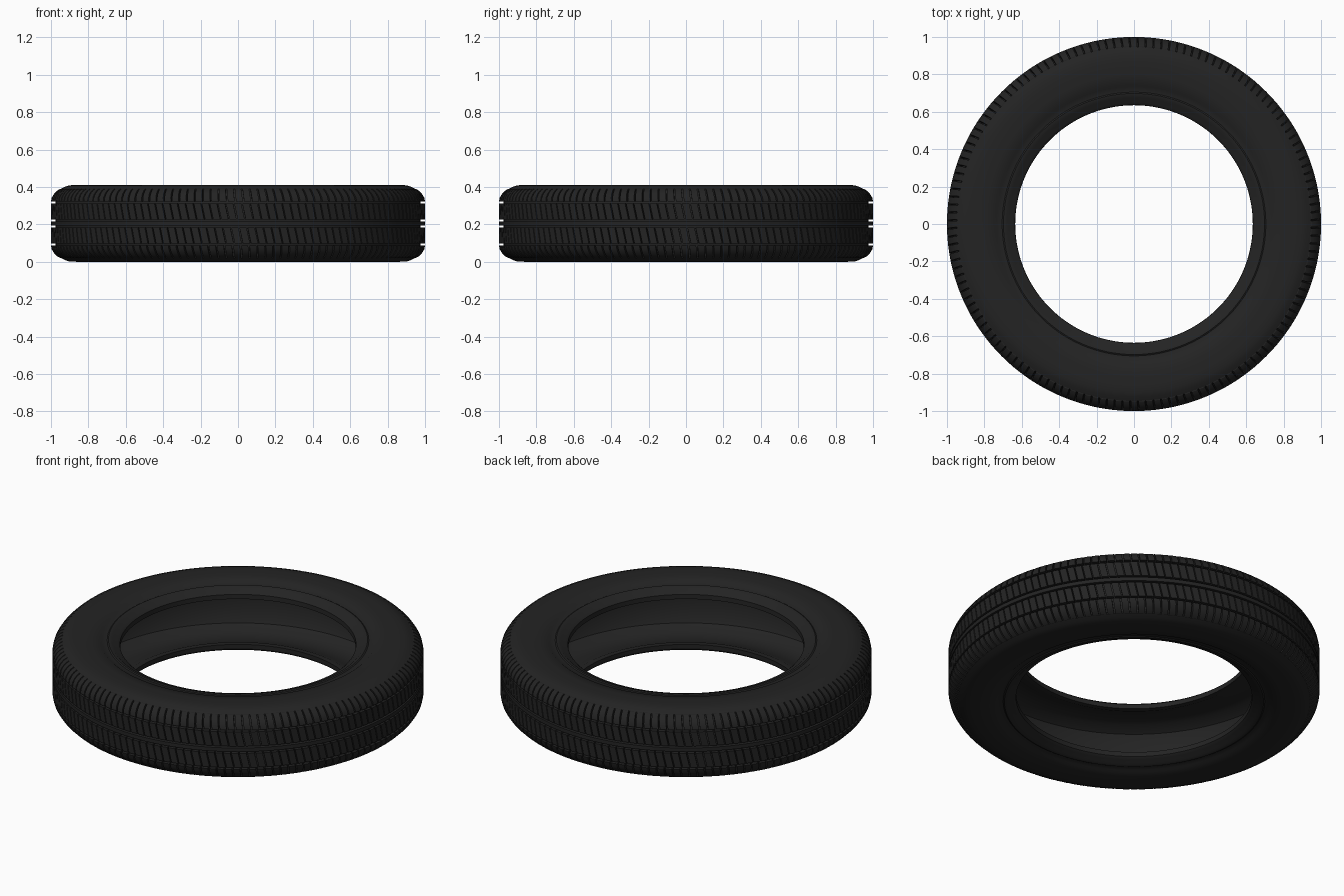
import bpy
import bmesh
from math import sin, cos, tau

if "Cube" in bpy.data.objects:
    bpy.data.objects.remove(bpy.data.objects["Cube"])

MID = 0.205       # height of the tyre's middle plane
COUNT = 144       # tread blocks around each rib
PITCH = tau / COUNT


def make_material(name, value):
    mat = bpy.data.materials.new(name)
    mat.use_nodes = True
    color = (value, value, value, 1)
    mat.diffuse_color = color
    node = mat.node_tree.nodes["Principled BSDF"]
    node.inputs["Base Color"].default_value = color
    node.inputs["Roughness"].default_value = 0.8
    return mat


rubber = make_material("black rubber", 0.017)


def point(r, h, angle):
    return (r * cos(angle), r * sin(angle), MID + h)


def finish(name, bm, angle):
    bmesh.ops.recalc_face_normals(bm, faces=bm.faces)
    mesh = bpy.data.meshes.new(name)
    bm.to_mesh(mesh)
    bm.free()
    mesh.materials.append(rubber)
    obj = bpy.data.objects.new(name, mesh)
    bpy.context.collection.objects.link(obj)
    bpy.ops.object.select_all(action='DESELECT')
    obj.select_set(True)
    bpy.context.view_layer.objects.active = obj
    bpy.ops.object.shade_smooth_by_angle(angle=angle)
    return obj


def lathe(name, profile):
    """Revolve a closed (radius, height) loop around the axis."""
    bm = bmesh.new()
    rings = [[bm.verts.new(point(r, h, i * PITCH)) for r, h in profile]
             for i in range(COUNT)]
    n = len(profile)
    for i in range(COUNT):
        a, b = rings[i], rings[(i + 1) % COUNT]
        for j in range(n):
            k = (j + 1) % n
            bm.faces.new((a[j], b[j], b[k], a[k]))
    return finish(name, bm, 0.6)


def tread_blocks(name, outline, slant, gap):
    """Ring of slanted blocks; outline is the outer surface, from low to high."""
    bm = bmesh.new()
    base = [(r - 0.028, h) for r, h in outline]
    loop = outline + base[::-1]
    n = len(loop)
    for i in range(COUNT):
        ends = []
        for t in (gap / 2, 1 - gap / 2):
            ends.append([bm.verts.new(point(r, h, (i + t) * PITCH + slant * h))
                         for r, h in loop])
        a, b = ends
        for j in range(n):
            k = (j + 1) % n
            bm.faces.new((a[j], b[j], b[k], a[k]))
        m = n // 2
        for end in ends:
            for j in range(m - 1):
                bm.faces.new((end[j], end[j + 1], end[n - 2 - j], end[n - 1 - j]))
    return finish(name, bm, 0.5)


# Hollow carcass: tread floor, sidewall, bead and inner liner, mirrored in height
half = [(0.976, 0.0), (0.976, 0.125), (0.962, 0.155), (0.948, 0.176),
        (0.948, 0.184), (0.925, 0.196), (0.90, 0.204), (0.86, 0.205),
        (0.80, 0.203), (0.745, 0.198), (0.735, 0.190), (0.705, 0.186),
        (0.698, 0.190), (0.680, 0.187), (0.672, 0.180), (0.650, 0.174),
        (0.636, 0.162), (0.635, 0.135), (0.665, 0.135), (0.72, 0.160),
        (0.80, 0.178), (0.87, 0.170), (0.92, 0.140), (0.945, 0.085),
        (0.948, 0.0)]
lathe("tire_carcass", half + [(r, -h) for r, h in half[-2:0:-1]])

# Solid centre rib between the two narrow grooves
lathe("centre_rib", [(0.97, -0.011), (1.0, -0.011), (1.0, 0.011), (0.97, 0.011)])

# Slanted block rows on each side
middle = [(1.0, 0.021), (1.0, 0.106)]
shoulder = [(1.0, 0.117), (0.996, 0.138), (0.984, 0.158),
            (0.966, 0.176), (0.950, 0.185)]
for side, s in (("upper", 1), ("lower", -1)):
    for part, outline, slant, gap in (("middle_blocks", middle, -0.22, 0.14),
                                      ("shoulder_blocks", shoulder, -0.12, 0.18)):
        row = [(r, s * h) for r, h in outline][::s]
        tread_blocks(side + "_" + part, row, slant, gap)
